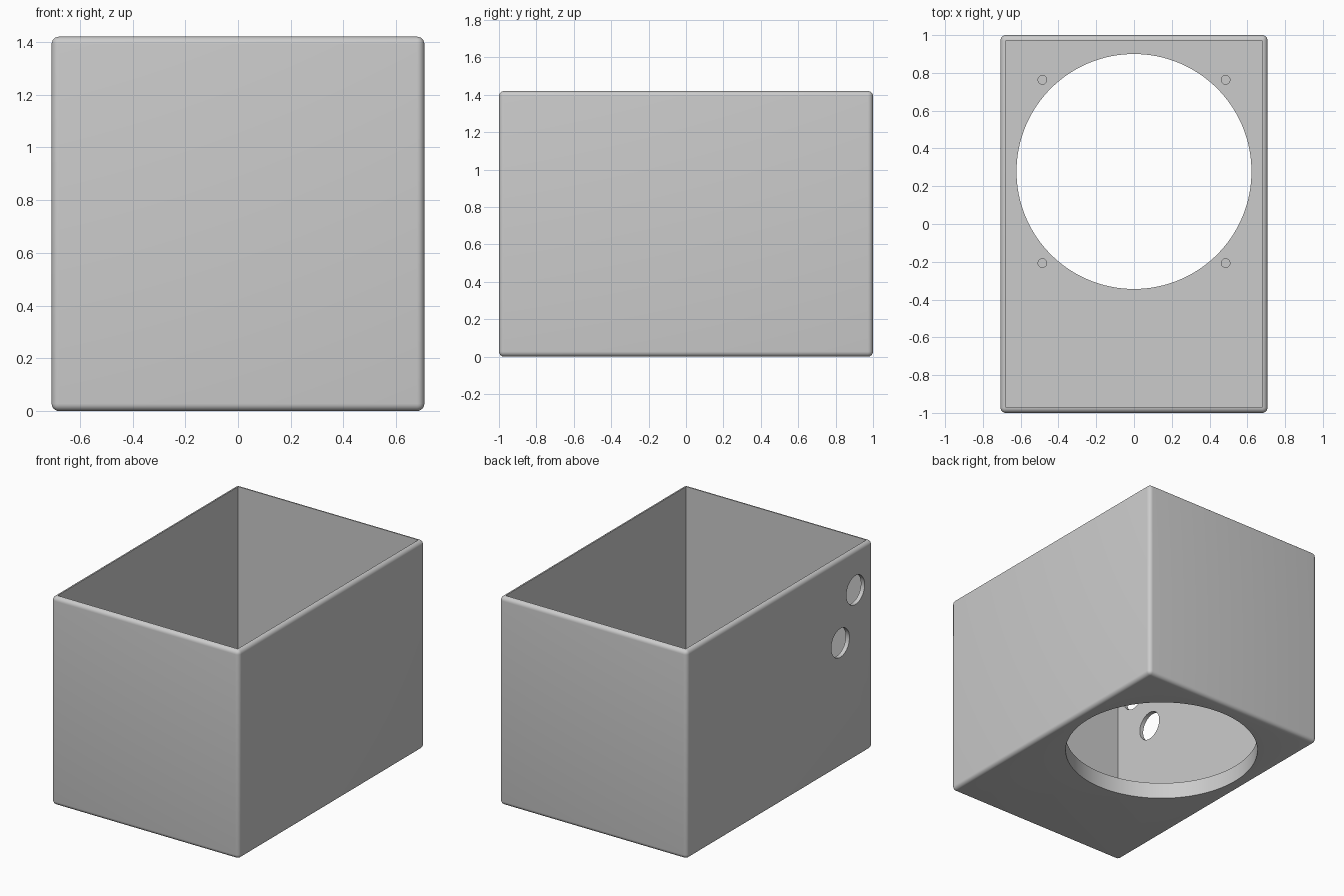
import bpy
import math

default = bpy.data.objects.get("Cube")
if default:
    bpy.data.objects.remove(default, do_unlink=True)

HALF_X, HALF_Y, HEIGHT = 0.707, 1.0, 1.42
WALL, FLOOR, ROUND = 0.0285, 0.113, 0.028
RING_Y = 0.278  # centre of the large opening

grey = bpy.data.materials.new("plain_grey")
grey.use_nodes = True
colour = (0.6, 0.6, 0.6, 1)
grey.diffuse_color = colour
grey.node_tree.nodes["Principled BSDF"].inputs["Base Color"].default_value = colour


def block(name, half_x, half_y, z0, z1):
    bpy.ops.mesh.primitive_cube_add(size=1, location=(0, 0, (z0 + z1) / 2))
    obj = bpy.context.object
    obj.name = name
    obj.scale = (2 * half_x, 2 * half_y, z1 - z0)
    bpy.ops.object.transform_apply(location=True, rotation=True, scale=True)
    return obj


def rod(name, radius, depth, centre, sides, tilt=0):
    bpy.ops.mesh.primitive_cylinder_add(vertices=sides, radius=radius, depth=depth,
                                        location=centre, rotation=(0, tilt, 0))
    obj = bpy.context.object
    obj.name = name
    return obj


def apply(obj, modifier):
    bpy.context.view_layer.objects.active = obj
    bpy.ops.object.modifier_apply(modifier=modifier.name)


def cut(obj, cutter):
    mod = obj.modifiers.new("cut", "BOOLEAN")
    mod.operation = "DIFFERENCE"
    mod.solver = "EXACT"
    mod.object = cutter
    apply(obj, mod)
    bpy.data.objects.remove(cutter, do_unlink=True)


# Rounded outer body
box = block("open_box", HALF_X, HALF_Y, 0, HEIGHT)
bevel = box.modifiers.new("rounded_edges", "BEVEL")
bevel.width = ROUND
bevel.segments = 6
bevel.limit_method = "NONE"
apply(box, bevel)

# Open interior
cut(box, block("cavity", HALF_X - WALL, HALF_Y - WALL, FLOOR, HEIGHT + 0.5))

# Large round opening through the floor
cut(box, rod("floor_opening", 0.622, 0.5, (0, RING_Y, 0), 128))

# Four blind screw holes around the opening
for sx in (-1, 1):
    for sy in (-1, 1):
        centre = (sx * 0.485, RING_Y + sy * 0.485, FLOOR)
        cut(box, rod("screw_hole", 0.023, 0.17, centre, 32))

# Two cable holes in one side wall, near the front
for y, z in ((-0.815, 1.146), (-0.652, 0.848)):
    cut(box, rod("cable_hole", 0.098, 0.3, (-HALF_X, y, z), 64, math.pi / 2))

# Finish
box.data.materials.clear()
box.data.materials.append(grey)
for poly in box.data.polygons:
    poly.material_index = 0
bpy.ops.object.select_all(action="DESELECT")
box.select_set(True)
bpy.context.view_layer.objects.active = box
bpy.ops.object.shade_smooth_by_angle(angle=math.radians(30))
